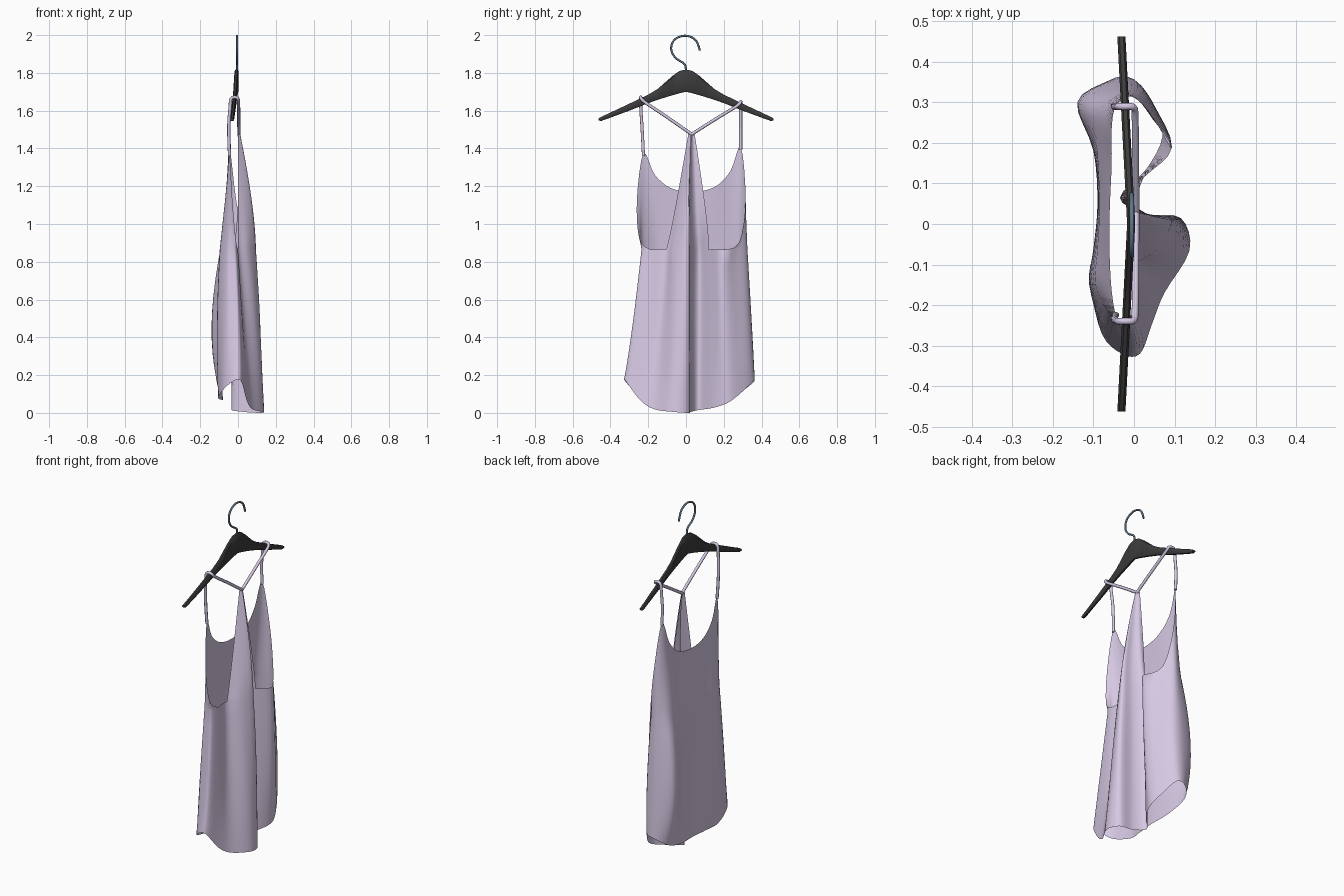
import bpy, bmesh
from mathutils import Vector

if "Cube" in bpy.data.objects:
    bpy.data.objects.remove(bpy.data.objects["Cube"])


def material(name, col):
    m = bpy.data.materials.new(name)
    m.diffuse_color = (*col, 1)
    m.use_nodes = True
    m.node_tree.nodes["Principled BSDF"].inputs["Base Color"].default_value = m.diffuse_color
    return m


lilac = material("lilac_cloth", (0.67, 0.58, 0.77))
black = material("black_wood", (0.045, 0.045, 0.045))
steel = material("steel", (0.12, 0.19, 0.26))


def finish(ob, mat, angle=1.0):
    ob.data.materials.append(mat)
    bpy.ops.object.select_all(action='DESELECT')
    ob.select_set(True)
    bpy.context.view_layer.objects.active = ob
    if ob.type == 'CURVE':
        bpy.ops.object.convert(target='MESH')
    bpy.ops.object.shade_smooth_by_angle(angle=angle)


def from_bmesh(name, bm, mat, angle=1.0):
    me = bpy.data.meshes.new(name)
    bm.to_mesh(me)
    bm.free()
    ob = bpy.data.objects.new(name, me)
    bpy.context.collection.objects.link(ob)
    finish(ob, mat, angle)
    return ob


def tube(name, pts, radius, mat, order=3):
    cu = bpy.data.curves.new(name, 'CURVE')
    cu.dimensions = '3D'
    cu.bevel_depth, cu.bevel_resolution = radius, 2
    cu.resolution_u, cu.use_fill_caps = 5, True
    sp = cu.splines.new('NURBS')
    sp.points.add(len(pts) - 1)
    for p, c in zip(sp.points, pts):
        p.co = (*c, 1)
    sp.use_endpoint_u, sp.order_u = True, order
    ob = bpy.data.objects.new(name, cu)
    bpy.context.collection.objects.link(ob)
    finish(ob, mat)


def spline(pts, u, closed=False):
    """Smooth curve through pts, evaluated at fractional index u."""
    n, i = len(pts), int(u)
    t = u - i
    pick = (lambda k: Vector(pts[k % n])) if closed else (lambda k: Vector(pts[max(0, min(n - 1, k))]))
    a, b, c, d = (pick(i + k) for k in (-1, 0, 1, 2))
    return b + 0.5 * t * (c - a + t * (2 * a - 5 * b + 4 * c - d + t * (3 * (b - c) + d - a)))


# --- garment: cross-sections run -y side, +x panel, +y side, -x panel ---
hem = [(-.03, -.32, .165), (.015, -.32, .17), (.045, -.245, .07), (.075, -.17, .02), (.137, -.065, .005),
       (.115, .015, 0), (.03, .025, .005), (-.035, .065, .015), (.03, .135, .025), (.07, .215, .05),
       (.05, .285, .10), (0, .357, .17), (-.06, .355, .16), (-.10, .30, .12), (-.09, .18, .08),
       (-.08, .05, .07), (-.09, -.06, .07), (-.105, -.15, .08), (-.08, -.27, .12)]
mid = [(-.02, -.28), (.01, -.275), (.025, -.20), (.035, -.13), (.10, -.065), (.113, .012), (.025, .024),
       (-.03, .07), (.04, .135), (.09, .20), (.055, .28), (.01, .34), (-.06, .345), (-.14, .30),
       (-.10, .18), (-.09, .05), (-.10, -.06), (-.11, -.15), (-.07, -.255)]
chest = [(-.03, -.235), (-.01, -.23), (.0, -.19), (.0, -.105), (.055, -.065), (.095, .01), (.03, .026),
         (-.025, .07), (.03, .12), (.092, .185), (.045, .26), (.0, .318), (-.04, .32), (-.09, .28),
         (-.09, .18), (-.085, .05), (-.09, -.06), (-.095, -.15), (-.06, -.225)]
mid = [(x, y, .46) for x, y in mid]
chest = [(x, y, .865) for x, y in chest]
# narrow centre strip, columns 3 to 8
strip_mid = [(.0, -.062, 1.06), (.04, -.025, 1.12), (.072, .014, 1.13), (.03, .025, 1.13),
             (.0, .055, 1.12), (.02, .106, 1.06)]
strip_top = [(.0, .012, 1.475), (.004, .018, 1.48), (.01, .026, 1.485), (.004, .032, 1.485),
             (.0, .038, 1.48), (-.002, .046, 1.475)]
# sides and scooped panel, columns 9 to 21
scoop_top = [chest[9], (.035, .28, .90), (-.01, .315, 1.13), (-.045, .29, 1.41), (-.055, .235, 1.28),
             (-.055, .15, 1.195), (-.06, .03, 1.17), (-.06, -.08, 1.19), (-.055, -.165, 1.26),
             (-.045, -.225, 1.375), (-.03, -.26, 1.13), (-.012, -.247, .92), chest[2]]
N, STEP, ROWS = len(hem), 4, 10


def sheet(bm, start, end, path):
    """Grid of quads over columns start..end; path(u, t) gives the point."""
    cols = [[bm.verts.new(path(start + k / STEP, r / ROWS)) for r in range(ROWS + 1)]
            for k in range((end - start) * STEP + 1)]
    for a, b in zip(cols, cols[1:]):
        for r in range(ROWS):
            bm.faces.new((a[r], b[r], b[r + 1], a[r + 1]))


def quad(a, b, c, t):
    return a * (1 - t) * (1 - 2 * t) + b * 4 * t * (1 - t) + c * t * (2 * t - 1)


def body(u, t):
    return quad(*(spline(s, u % N, True) for s in (hem, mid, chest)), t)


def strip(u, t):
    return quad(spline(chest, u, True), spline(strip_mid, u - 3), spline(strip_top, u - 3), t)


def scoop(u, t):
    return spline(chest, u % N, True).lerp(spline(scoop_top, u - 9), t)


bm = bmesh.new()
sheet(bm, 0, N, body)
sheet(bm, 3, 8, strip)
sheet(bm, 9, 21, scoop)
bmesh.ops.remove_doubles(bm, verts=bm.verts, dist=0.0005)
bmesh.ops.recalc_face_normals(bm, faces=bm.faces)
from_bmesh("tank_top", bm, lilac, 1.2)

# --- straps looping over the hanger ---
for name, y, z, end in (("strap_left", -.24, 1.665, (-.045, -.225, 1.36)),
                        ("strap_right", .29, 1.642, (-.045, .29, 1.395))):
    tube(name, [(.005, .03, 1.475), (.004, y * .5 + .015, (z + 1.475) / 2), (.003, y * .95, z - .015),
                (.0, y, z + .003), (-.02, y, z + .008), (-.04, y, z),
                (-.042, y, z - .05), (-.052, (y + end[1]) / 2, z - .15), end], .0085, lilac)

# --- hanger: bowed bar lofted between top and bottom profile ---
profile = [(0, 1.818, 1.70), (.035, 1.81, 1.692), (.07, 1.785, 1.682), (.11, 1.75, 1.67), (.15, 1.715, 1.657),
           (.20, 1.685, 1.64), (.30, 1.637, 1.60), (.40, 1.59, 1.563), (.45, 1.567, 1.545), (.462, 1.559, 1.548)]
profile = [(-y, a, b) for y, a, b in profile[:0:-1]] + profile
bm = bmesh.new()
rings = []
for y, top, bot in profile:
    cx = -.007 - .024 * min(1, abs(y) / .46)
    w, e = .01, min(.007, (top - bot) * .3)
    sect = [(-w, bot + e), (-w + .005, bot), (w - .005, bot), (w, bot + e),
            (w, top - e), (w - .005, top), (-w + .005, top), (-w, top - e)]
    rings.append([bm.verts.new((cx + x, y, z)) for x, z in sect])
for a, b in zip(rings, rings[1:]):
    for i in range(8):
        j = (i + 1) % 8
        bm.faces.new((a[i], a[j], b[j], b[i]))
bm.faces.new(rings[0])
bm.faces.new(rings[-1])
bmesh.ops.recalc_face_normals(bm, faces=bm.faces)
from_bmesh("hanger_bar", bm, black, 0.7)

# --- wire hook ---
hook = [(0, 1.80), (0, 1.835), (-.012, 1.853), (-.055, 1.875), (-.083, 1.92), (-.07, 1.975),
        (-.012, 2.002), (.045, 1.985), (.068, 1.945), (.073, 1.918)]
tube("hanger_hook", [(-.005, y, z) for y, z in hook], .0055, steel)
